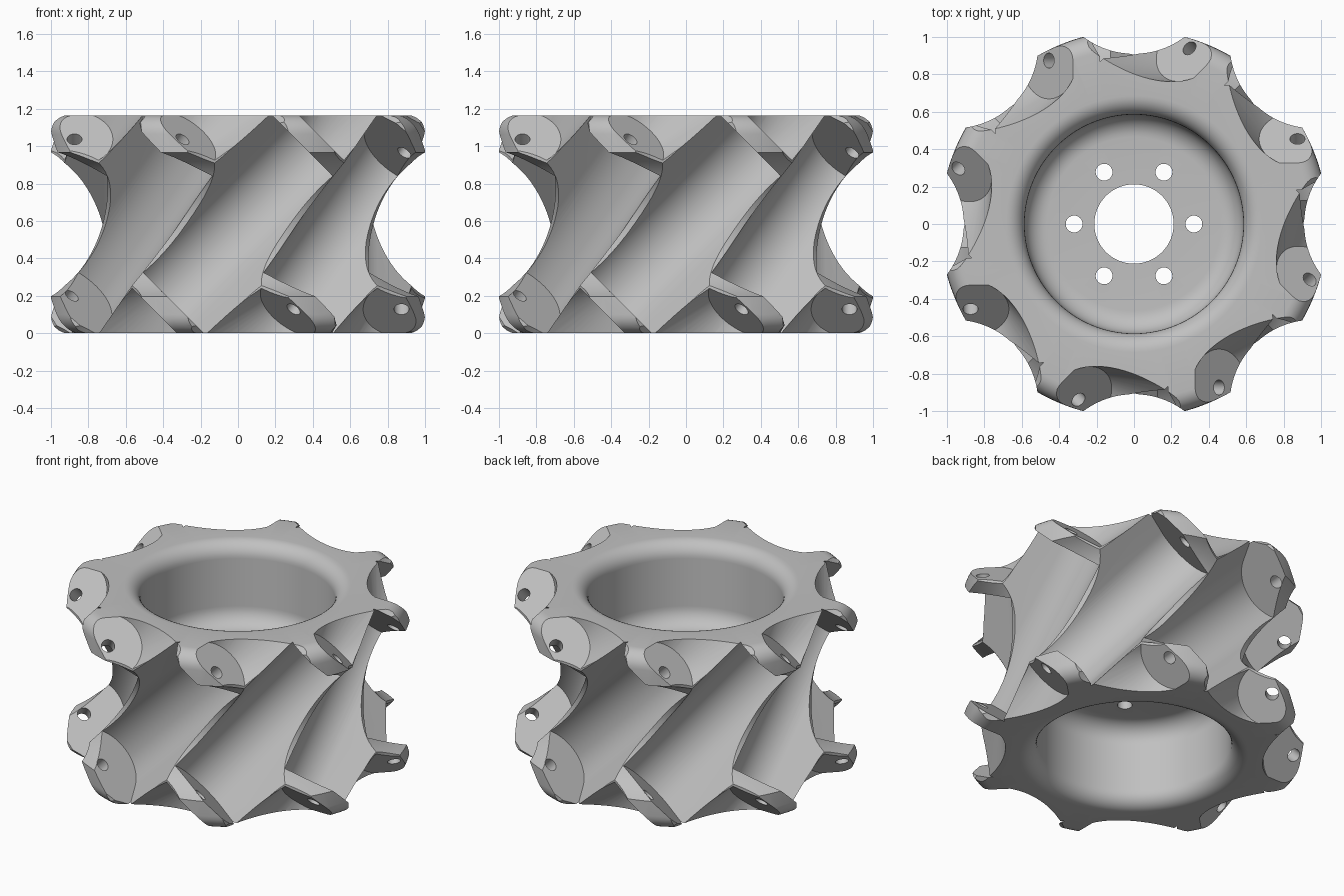
import bpy
import bmesh
from math import sin, cos, tan, pi, radians, degrees, asin
from mathutils import Matrix

H = 1.165            # total height
MID = H / 2
RIM = 1.036          # outer radius
ROLLERS = 8
AXLE_RADIUS = 0.874  # distance of the roller axles from the hub axis

cube = bpy.data.objects.get("Cube")
if cube:
    bpy.data.objects.remove(cube, do_unlink=True)

# Plain metal material
metal = bpy.data.materials.new("grey metal")
metal.use_nodes = True
grey = (0.53, 0.53, 0.53, 1)
metal.diffuse_color = grey
metal.node_tree.nodes["Principled BSDF"].inputs["Base Color"].default_value = grey


def arc(cx, cz, r, start, end, steps):
    """Points on an arc, angles in degrees."""
    angles = [radians(start + (end - start) * i / steps) for i in range(steps + 1)]
    return [(cx + r * cos(a), cz + r * sin(a)) for a in angles]


def finish(name, bm):
    bmesh.ops.recalc_face_normals(bm, faces=bm.faces)
    mesh = bpy.data.meshes.new(name)
    bm.to_mesh(mesh)
    bm.free()
    obj = bpy.data.objects.new(name, mesh)
    bpy.context.collection.objects.link(obj)
    return obj


def lathe(name, profile, segments):
    """Closed (radius, height) outline turned around z; radius 0 makes a pole."""
    bm = bmesh.new()
    rings = []
    for r, z in profile:
        if r == 0:
            rings.append([bm.verts.new((0, 0, z))] * segments)
        else:
            rings.append([bm.verts.new((r * cos(2 * pi * k / segments),
                                        r * sin(2 * pi * k / segments), z))
                          for k in range(segments)])
    for a, b in zip(rings, rings[1:] + rings[:1]):
        for k in range(segments):
            n = (k + 1) % segments
            corners = list(dict.fromkeys([a[k], a[n], b[n], b[k]]))
            if len(corners) > 2:
                bm.faces.new(corners)
    return finish(name, bm)


def prism(name, outline, half_length):
    """Flat (x, y) outline extruded both ways along z."""
    bm = bmesh.new()
    low, high = [[bm.verts.new((x, y, z)) for x, y in outline]
                 for z in (-half_length, half_length)]
    bm.faces.new(low)
    bm.faces.new(high)
    for k in range(len(outline)):
        n = (k + 1) % len(outline)
        bm.faces.new((low[k], low[n], high[n], high[k]))
    return finish(name, bm)


def mirrored(points):
    """Lower half of an outline from its upper half."""
    return [(r, H - z) for r, z in reversed(points)]


# Hub: waisted outside, rounded rims, a recess on each side of a thin web
fillet, lip, bore, root = 0.1, 0.1, 0.585, 0.12
web_top = 0.63
waist_r, waist_c = 0.414, 1.189
half_angle = degrees(asin(0.385 / waist_r))

upper_rim = (arc(RIM - fillet, H - fillet, fillet, 0, 90, 8)
             + arc(bore + lip, H - lip, lip, 90, 180, 8)
             + arc(bore - root, web_top + root, root, 0, -90, 8)
             + [(0.212, web_top)])
profile = (arc(waist_c, MID, waist_r, 180 + half_angle, 180 - half_angle, 32)
           + upper_rim + mirrored(upper_rim))
hub = lathe("wheel_hub", profile, 128)
hub.data.materials.append(metal)

# Roller bay: round bottom, walls leaving on a tangent and opening outwards
bay, draft, mouth, inner = 0.247, 31, 0.3, 0.541
wall = bay / cos(radians(draft)) + mouth * tan(radians(draft))
bay_outline = arc(0, 0, bay, 90 + draft, 270 - draft, 32) + [(mouth, -wall), (mouth, wall)]

# Axle hole through both lugs, with flared clearance beyond them
axle, flare, flare_end, outer, tip = 0.04, 0.205, 0.45, 0.643, 1.05
half = [(axle, outer), (flare, outer), (flare_end, tip), (0, tip)]
axle_outline = [(r, -z) for r, z in reversed(half)] + half

# Upright scallops that narrow the rim between the lugs
scallop_outline = [(0, -0.1), (0.45, -0.1), (0.45, H + 0.1), (0, H + 0.1)]

cutters = []
for i in range(ROLLERS):
    turn = Matrix.Rotation(2 * pi * i / ROLLERS, 4, 'Z')
    tilt = (Matrix.Translation((0, 0, MID)) @ turn
            @ Matrix.Translation((AXLE_RADIUS, 0, 0))
            @ Matrix.Rotation(-pi / 4, 4, 'X'))
    scallop = lathe(f"scallop_cutter_{i + 1}", scallop_outline, 96)
    scallop.matrix_world = turn @ Matrix.Translation((1.36, 0, 0))
    roller_bay = prism(f"bay_cutter_{i + 1}", bay_outline, inner)
    roller_bay.matrix_world = tilt
    axle_hole = lathe(f"axle_cutter_{i + 1}", axle_outline, 72)
    axle_hole.matrix_world = tilt
    cutters += [scallop, roller_bay, axle_hole]

# Six bolt holes in the web
for i in range(6):
    a = pi * i / 3
    bolt = lathe(f"bolt_cutter_{i + 1}", [(0, 0.3), (0.045, 0.3), (0.045, 0.8), (0, 0.8)], 32)
    bolt.location = (0.32 * cos(a), 0.32 * sin(a), 0)
    cutters.append(bolt)

for cutter in cutters:
    cutter.hide_render = True
    mod = hub.modifiers.new(cutter.name, 'BOOLEAN')
    mod.operation = 'DIFFERENCE'
    mod.solver = 'MANIFOLD'
    mod.object = cutter

# Bake the cuts, then drop the cutters
bpy.context.view_layer.update()
graph = bpy.context.evaluated_depsgraph_get()
cut_mesh = bpy.data.meshes.new_from_object(hub.evaluated_get(graph))
hub.modifiers.clear()
hub.data = cut_mesh
for cutter in cutters:
    bpy.data.objects.remove(cutter, do_unlink=True)

bpy.ops.object.select_all(action='DESELECT')
hub.select_set(True)
bpy.context.view_layer.objects.active = hub
bpy.ops.object.shade_smooth_by_angle(angle=radians(30))
